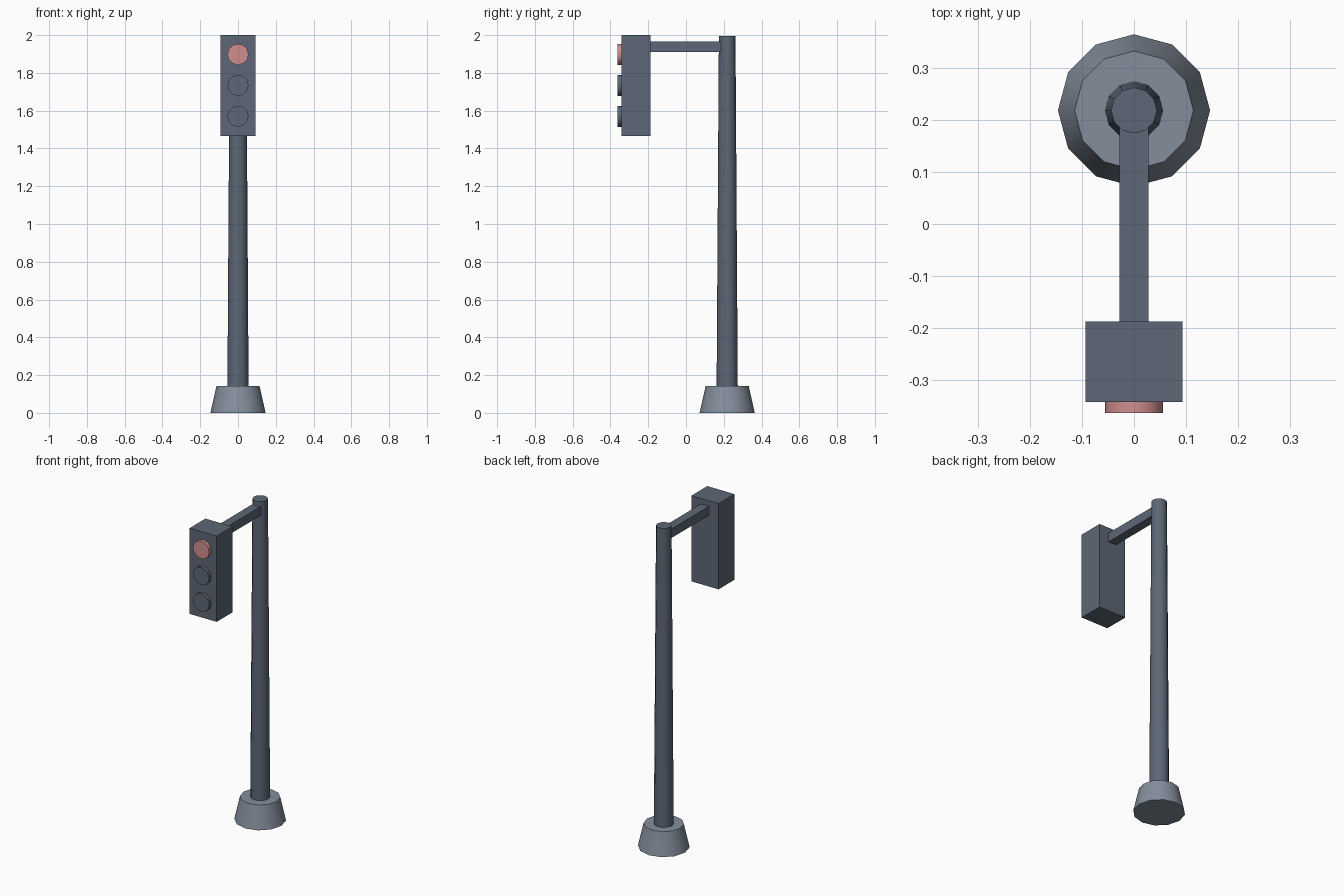
import bpy
import math

cube = bpy.data.objects.get("Cube")
if cube:
    bpy.data.objects.remove(cube, do_unlink=True)


def material(name, color):
    mat = bpy.data.materials.new(name)
    mat.use_nodes = True
    rgba = (*color, 1)
    mat.diffuse_color = rgba
    bsdf = next(n for n in mat.node_tree.nodes if n.type == 'BSDF_PRINCIPLED')
    bsdf.inputs["Base Color"].default_value = rgba
    return mat


dark_grey = material("dark slate grey", (0.107, 0.136, 0.181))
light_grey = material("light slate grey", (0.23, 0.27, 0.33))
red = material("signal red", (0.64, 0.27, 0.27))


def finish(name, mat):
    obj = bpy.context.object
    obj.name = name
    obj.data.materials.append(mat)
    return obj


def box(name, mat, low, high):
    center = [(a + b) / 2 for a, b in zip(low, high)]
    bpy.ops.mesh.primitive_cube_add(size=1, location=center)
    obj = finish(name, mat)
    obj.scale = [b - a for a, b in zip(low, high)]
    bpy.ops.object.transform_apply(location=False, rotation=False, scale=True)
    return obj


def round_part(name, mat, r1, r2, depth, center, tilt=0):
    bpy.ops.mesh.primitive_cone_add(vertices=12, radius1=r1, radius2=r2, depth=depth,
                                    location=center, rotation=(tilt, 0, 0))
    bpy.ops.object.shade_smooth_by_angle(angle=math.radians(40))
    return finish(name, mat)


POLE_Y = 0.218
BASE_TOP = 0.143
POLE_TOP = 1.995

# Flared foot and tapered pole
round_part("base", light_grey, 0.146, 0.114, BASE_TOP, (0, POLE_Y, BASE_TOP / 2))
round_part("pole", dark_grey, 0.056, 0.044, POLE_TOP - BASE_TOP,
           (0, POLE_Y, (POLE_TOP + BASE_TOP) / 2))

# Arm reaching forward to the signal housing
box("arm", dark_grey, (-0.028, -0.187, 1.91), (0.028, POLE_Y, 1.966))
box("signal_housing", dark_grey, (-0.093, -0.342, 1.467), (0.093, -0.187, 2.0))

# Three lamps, the top one lit
for i, (name, mat) in enumerate((("top_lamp", red), ("middle_lamp", dark_grey),
                                 ("bottom_lamp", dark_grey))):
    round_part(name, mat, 0.056, 0.056, 0.021,
               (0, -0.3525, 1.898 - 0.164 * i), math.radians(90))
